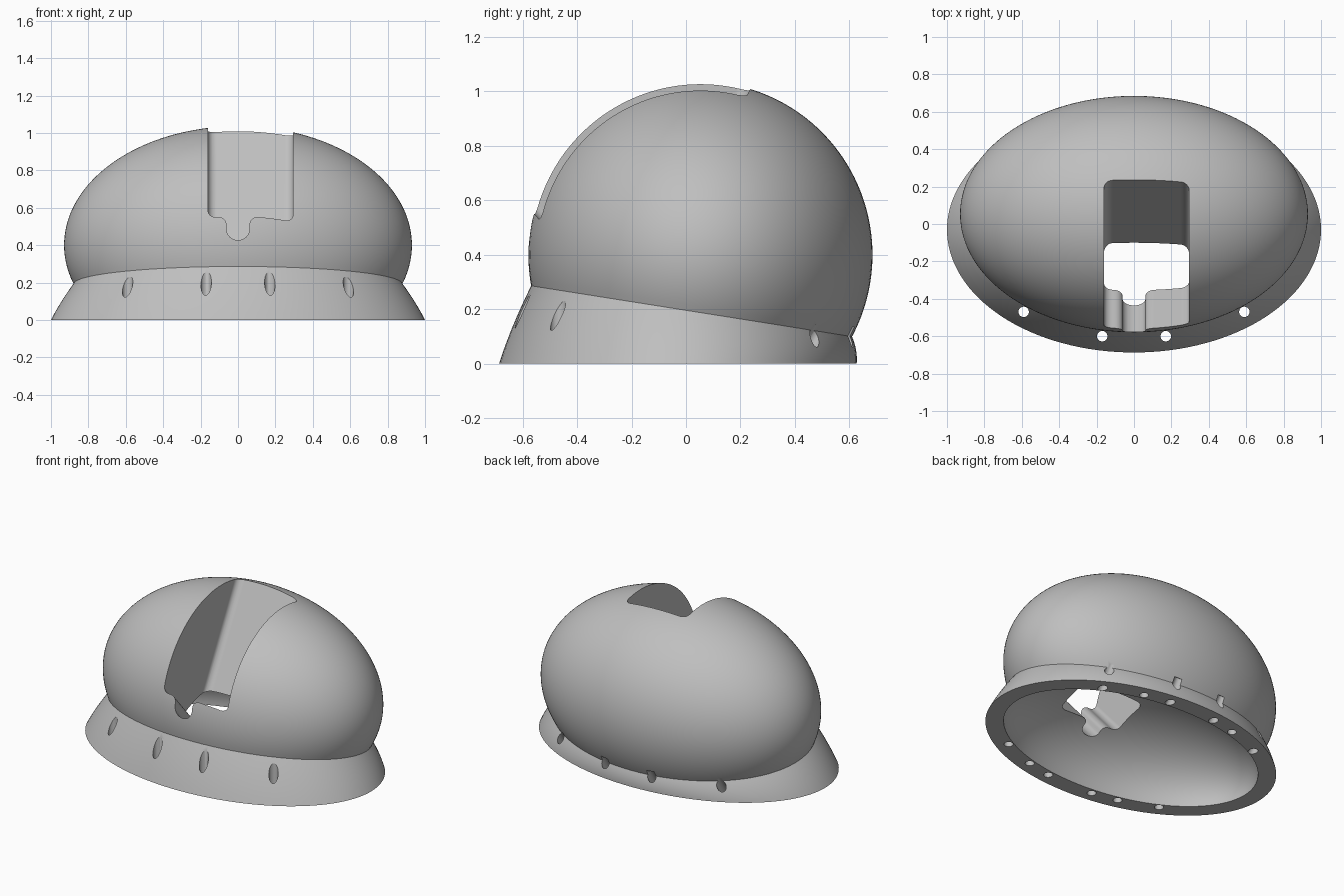
import bpy, bmesh, math
from mathutils import Vector, Matrix

if "Cube" in bpy.data.objects:
    bpy.data.objects.remove(bpy.data.objects["Cube"], do_unlink=True)

SEG = 128
grey = bpy.data.materials.new("plain_grey")
grey.use_nodes = True
COLOUR = (0.52, 0.52, 0.52, 1)
grey.diffuse_color = COLOUR
grey.node_tree.nodes["Principled BSDF"].inputs["Base Color"].default_value = COLOUR


def add_object(name, bm):
    bmesh.ops.recalc_face_normals(bm, faces=bm.faces)
    mesh = bpy.data.meshes.new(name)
    bm.to_mesh(mesh)
    bm.free()
    mesh.materials.append(grey)
    obj = bpy.data.objects.new(name, mesh)
    bpy.context.collection.objects.link(obj)
    return obj


def loft(name, rings):
    """Skin a stack of closed rings and cap both ends."""
    bm = bmesh.new()
    rows = [[bm.verts.new(p) for p in ring] for ring in rings]
    n = len(rows[0])
    for a, b in zip(rows, rows[1:]):
        for i in range(n):
            j = (i + 1) % n
            bm.faces.new((a[i], a[j], b[j], b[i]))
    bm.faces.new(rows[0])
    bm.faces.new(rows[-1])
    return add_object(name, bm)


# Outer body: flared skirt below a tilted seam, ellipsoid dome above it
TILT = Matrix.Rotation(-0.156, 3, 'X')
SEAM = math.asin(-0.33)
angles = [2 * math.pi * i / SEG for i in range(SEG)]


def dome_point(a, lat):
    p = TILT @ Vector((math.cos(a) * math.cos(lat), math.sin(a) * math.cos(lat), math.sin(lat)))
    return Vector((0.93 * p.x, 0.053 + 0.632 * p.y, 0.4 + 0.636 * p.z))


def skirt_point(a, t):
    foot = Vector((math.cos(a), -0.03 + 0.657 * math.sin(a), 0))
    bulge = Vector((math.cos(a), math.sin(a), 0)) * 0.025 * t * (1 - t)
    return foot.lerp(dome_point(a, SEAM), t) + bulge


rings = [[skirt_point(a, k / 8) for a in angles] for k in range(8)]
LATS = 56
for k in range(LATS):
    lat = SEAM + (math.pi / 2 - SEAM) * k / LATS
    rings.append([dome_point(a, lat) for a in angles])
rings.append([dome_point(a, math.pi / 2 - 0.008) for a in angles])
body = loft("domed_shell", rings)

# Hollow underside
bm = bmesh.new()
bmesh.ops.create_uvsphere(bm, u_segments=SEG, v_segments=64, radius=1)
bmesh.ops.scale(bm, vec=(0.89, 0.54, 0.4), verts=bm.verts)
bmesh.ops.translate(bm, vec=(0, -0.03, 0), verts=bm.verts)
cutters = [add_object("cavity_cutter", bm)]


# Tapered slot with a small rounded notch at its front
def rounded(corners, steps=8):
    """Round each (x, y, radius) corner of a right-angled outline."""
    out = []
    for i, (x, y, r) in enumerate(corners):
        p = Vector((x, y))
        u = (Vector(corners[i - 1][:2]) - p).normalized() * r
        v = (Vector(corners[(i + 1) % len(corners)][:2]) - p).normalized() * r
        for k in range(steps + 1):
            t = math.pi / 2 * k / steps
            out.append(p + u * (1 - math.sin(t)) + v * (1 - math.cos(t)))
    return out


def slot_ring(z):
    front = -0.57 + 0.88 * (0.565 - z)
    back = 0.24 + 0.55 * (z - 1.015)
    tip = front - 0.13
    outline = [(-0.16, front, 0.045), (-0.062, front, 0.045), (-0.062, tip, 0.06),
               (0.062, tip, 0.06), (0.062, front, 0.045), (0.295, front, 0.045),
               (0.295, back, 0.045), (-0.16, back, 0.045)]
    return [(p.x, p.y, z) for p in rounded(outline)]


cutters.append(loft("slot_cutter", [slot_ring(0.24), slot_ring(1.2)]))


# Screw holes around the rim
def hole(start, end):
    a, b = Vector(start), Vector(end)
    axis = b - a
    bm = bmesh.new()
    bmesh.ops.create_cone(bm, cap_ends=True, segments=24, radius1=0.028, radius2=0.028,
                          depth=axis.length)
    turn = axis.to_track_quat('Z', 'Y').to_matrix().to_4x4()
    bmesh.ops.transform(bm, matrix=Matrix.Translation((a + b) / 2) @ turn, verts=bm.verts)
    cutters.append(add_object("hole_cutter", bm))


for side in (-1, 1):
    for x, y in ((0.17, 0.57), (0.59, 0.44)):
        hole((side * x, -0.03 - y, -0.05), (side * x, -0.03 - y, 0.32))
        hole((side * x, y - 0.05, -0.03), (side * x, y + 0.055, 0.13))
    for y in (-0.565, 0.505):
        hole((side * 0.345, y, -0.05), (side * 0.345, y, 0.08))

# Cut everything out of the body
for cutter in cutters:
    cutter.hide_render = True
    mod = body.modifiers.new(cutter.name, 'BOOLEAN')
    mod.operation = 'DIFFERENCE'
    mod.solver = 'EXACT'
    mod.object = cutter
bpy.context.view_layer.update()
graph = bpy.context.evaluated_depsgraph_get()
result = bpy.data.meshes.new_from_object(body.evaluated_get(graph))
body.modifiers.clear()
body.data = result
for cutter in cutters:
    bpy.data.objects.remove(cutter, do_unlink=True)

bpy.ops.object.select_all(action='DESELECT')
body.select_set(True)
bpy.context.view_layer.objects.active = body
bpy.ops.object.shade_smooth_by_angle(angle=math.radians(28))
